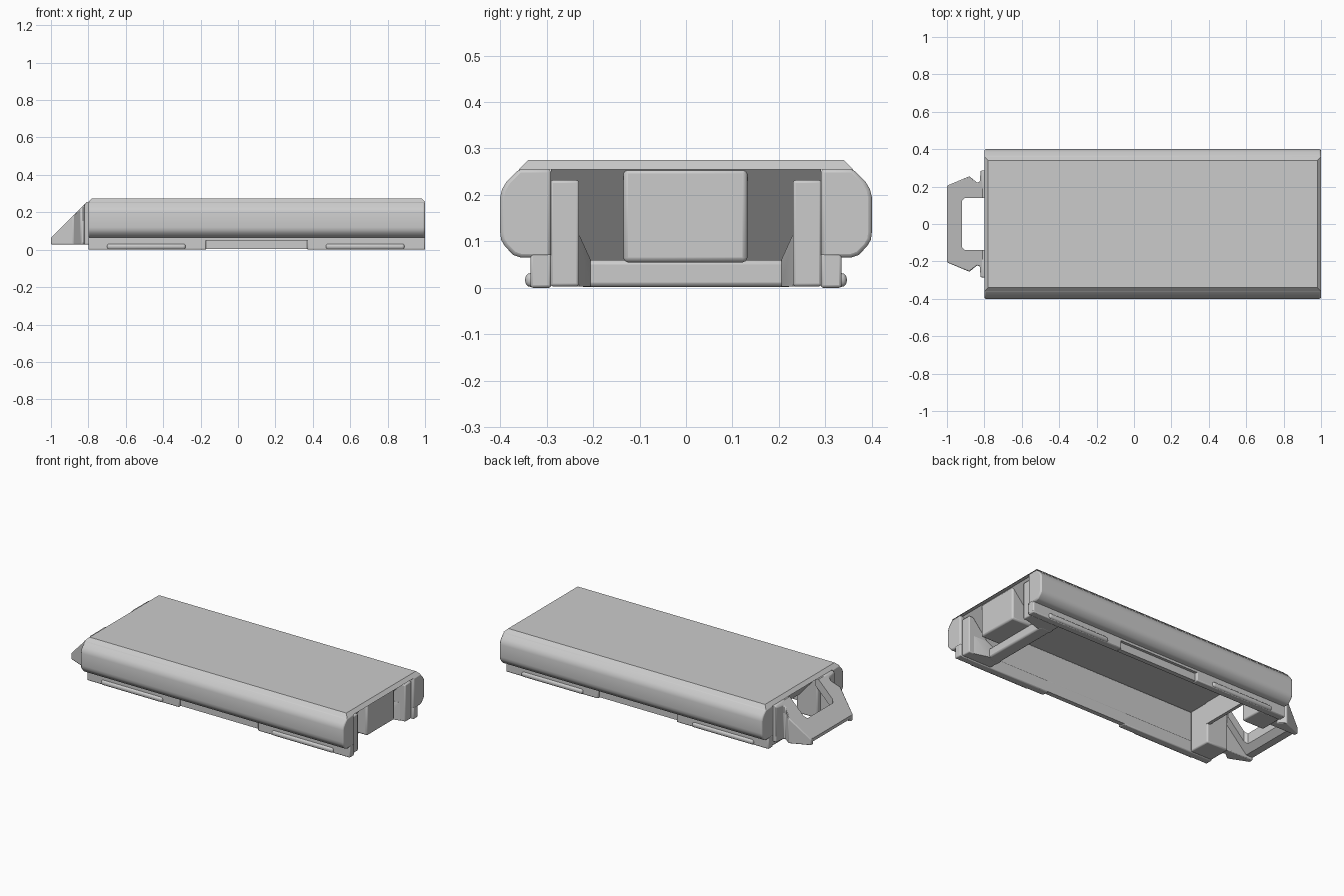
import bpy, bmesh, math

old = bpy.data.objects.get("Cube")
if old:
    bpy.data.objects.remove(old, do_unlink=True)

grey = bpy.data.materials.new("plain grey")
grey.use_nodes = True
GREY = (0.6, 0.6, 0.6, 1)
grey.diffuse_color = GREY
grey.node_tree.nodes["Principled BSDF"].inputs["Base Color"].default_value = GREY


def finish(name, bm, bevel=0.0, segments=2):
    bmesh.ops.recalc_face_normals(bm, faces=bm.faces)
    mesh = bpy.data.meshes.new(name)
    bm.to_mesh(mesh)
    bm.free()
    mesh.materials.append(grey)
    ob = bpy.data.objects.new(name, mesh)
    bpy.context.collection.objects.link(ob)
    if bevel:
        mod = ob.modifiers.new("soft edges", "BEVEL")
        mod.width, mod.segments, mod.limit_method = bevel, segments, "ANGLE"
        mod.angle_limit = math.radians(40)
    bpy.ops.object.select_all(action="DESELECT")
    ob.select_set(True)
    bpy.context.view_layer.objects.active = ob
    bpy.ops.object.shade_smooth_by_angle(angle=math.radians(32))
    return ob


def prism(points, offset):
    """Extrude a closed outline along offset."""
    bm = bmesh.new()
    face = bm.faces.new([bm.verts.new(p) for p in points])
    out = bmesh.ops.extrude_face_region(bm, geom=[face])
    verts = [g for g in out["geom"] if isinstance(g, bmesh.types.BMVert)]
    bmesh.ops.translate(bm, verts=verts, vec=offset)
    return bm


def slice_off(bm, point, normal):
    """Remove everything beyond a plane and cap the cut."""
    geom = bm.verts[:] + bm.edges[:] + bm.faces[:]
    bmesh.ops.bisect_plane(bm, geom=geom, plane_co=point, plane_no=normal, clear_outer=True)
    bmesh.ops.holes_fill(bm, edges=[e for e in bm.edges if e.is_boundary])


def box(name, x, y, z, bevel=0.0, segments=2):
    pts = [(x[0], y[0], z[0]), (x[1], y[0], z[0]), (x[1], y[1], z[0]), (x[0], y[1], z[0])]
    return finish(name, prism(pts, (0, 0, z[1] - z[0])), bevel, segments)


# Roof slab, its end edges chamfered
half = [(0.3, 0.255), (0.36, 0.255), (0.34, 0.275)]
outline = half + [(-y, z) for y, z in reversed(half)]
bm = prism([(-0.8, y, z) for y, z in outline], (1.8, 0, 0))
for s, x in ((-1, -0.79), (1, 0.99)):
    slice_off(bm, (x, 0, 0.265), (s, 0, 1))
finish("roof", bm)

for side, label in ((1, "back"), (-1, "front")):
    def strip(name, x, y, z, bevel=0.0, segments=2):
        return box(f"{label}_{name}", x, sorted((side * y[0], side * y[1])), z, bevel, segments)

    # Side pod with rounded flank
    section = [(0.29, 0.256), (0.29, 0.065), (0.355, 0.065), (0.372, 0.071), (0.39, 0.09),
               (0.398, 0.104), (0.4, 0.12), (0.4, 0.195), (0.396, 0.212), (0.386, 0.229),
               (0.359, 0.256)]
    bm = prism([(-0.8, side * y, z) for y, z in section], (1.8, 0, 0))
    finish(f"{label}_side_pod", bm, 0.008)

    # Side wall behind the notch, skirts and latch rails
    strip("notch_wall", (-0.18, 0.38), (0.29, 0.318), (0.004, 0.07))
    strip("notch_lintel", (-0.18, 0.38), (0.3, 0.335), (0.05, 0.075))
    for end, x in (("right", (-0.8, -0.17)), ("left", (0.37, 1))):
        strip(f"{end}_skirt", x, (0.29, 0.335), (0, 0.075), 0.006)
    for end, x in (("right", (-0.7, -0.28)), ("left", (0.47, 0.89))):
        strip(f"{end}_latch_rail", x, (0.31, 0.346), (0.002, 0.032), 0.012, 3)

    # Guide rib and gusset of the open end
    rib = [(0.985, 0.003), (0.985, 0.232), (0.955, 0.232), (0.8, 0.055), (0.78, 0.003)]
    bm = prism([(x, side * 0.23, z) for x, z in rib], (0, side * 0.062, 0))
    finish(f"{label}_guide_rib", bm, 0.006)
    gusset = [(0.78, 0.24), (0.95, 0.24), (0.95, 0.23), (0.86, 0.205), (0.78, 0.205)]
    bm = prism([(x, side * y, 0.003) for x, y in gusset], (0, 0, 0.11))
    slice_off(bm, (0.86, side * 0.205, 0.06), (0, -side * 2.2, 1))
    finish(f"{label}_gusset", bm)

    # Closed end corner block
    strip("end_block", (-0.797, -0.65), (0.15, 0.292), (0.003, 0.256), 0.008)

# Cross bar, slanted bulkhead and centre block of the open end
box("cross_bar", (0.78, 0.86), (-0.23, 0.23), (0.002, 0.06), 0.01)
slant = [(0.98, 0.256), (0.8, 0.05), (0.78, 0.05), (0.95, 0.256)]
finish("slanted_bulkhead", prism([(x, -0.291, z) for x, z in slant], (0, 0.582, 0)))
box("centre_block", (0.8, 0.98), (-0.135, 0.132), (0.055, 0.256), 0.01)

# Slanted wall of the closed end
wall = [(-0.79, 0.256), (-0.65, 0.256), (-0.65, 0.12), (-0.67, 0.12)]
finish("end_wall", prism([(x, -0.16, z) for x, z in wall], (0, 0.32, 0)))

# Sloping handle plate around the grip opening
edge = [(-0.79, 0.19), (-1, 0.19)]
outline = edge + [(x, -y) for x, y in reversed(edge)]
outline += [(-0.79, -0.14), (-0.905, -0.14), (-0.92, -0.125),
            (-0.92, 0.125), (-0.905, 0.14), (-0.79, 0.14)]
bm = prism([(x, y, 0.046) for x, y in outline], (0, 0, 0.209))
slice_off(bm, (-1, 0, 0.065), (-1, 0, 1))
slice_off(bm, (-1, 0, 0.0), (1, 0, -1))
finish("handle_plate", bm)

# Handle legs reaching down on both sides, with their mounting flange
leg = [(-0.79, 0.285), (-0.82, 0.285), (-0.825, 0.225), (-0.84, 0.222), (-0.88, 0.255),
       (-1, 0.205), (-1, 0.18), (-0.79, 0.18)]
for side, label in ((1, "back"), (-1, "front")):
    bm = prism([(x, side * y, 0.028) for x, y in leg], (0, 0, 0.227))
    slice_off(bm, (-1, 0, 0.065), (-1, 0, 1))
    finish(f"{label}_handle_leg", bm, 0.005)
